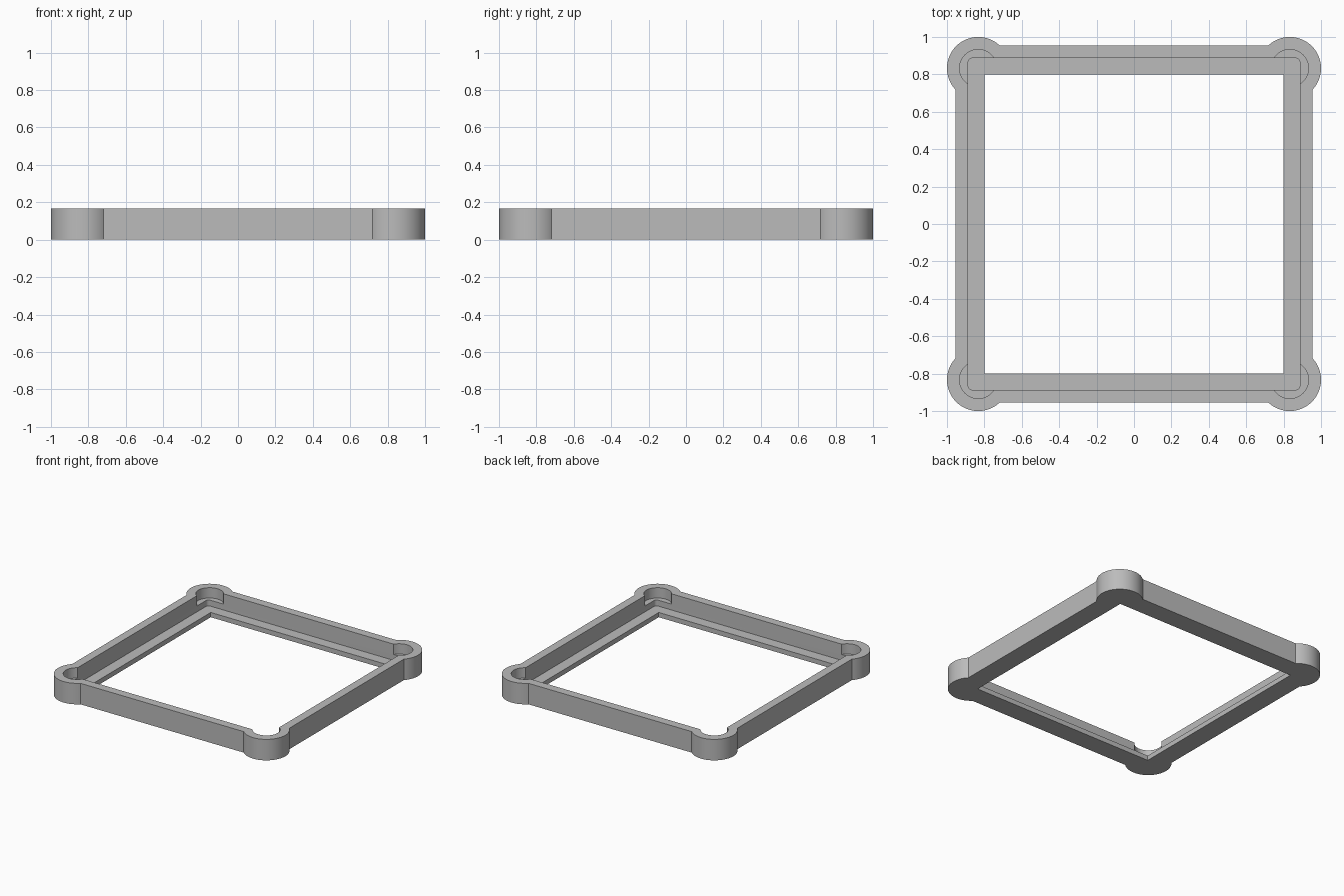
import bpy, bmesh, math

cube = bpy.data.objects.get("Cube")
if cube:
    bpy.data.objects.remove(cube, do_unlink=True)

HEIGHT = 0.167
HALF = 0.955        # half width across the straight rails
BOSS = 0.833        # corner boss centre
BOSS_R = 0.167
POCKET_R = 0.1
LIP_TOP = 0.038
POCKET_FLOOR = 0.085

grey = bpy.data.materials.new("plain grey")
grey.use_nodes = True
colour = (0.5, 0.5, 0.5, 1)
grey.diffuse_color = colour
grey.node_tree.nodes["Principled BSDF"].inputs["Base Color"].default_value = colour


def arc(cx, cy, r, start, end, steps):
    return [(cx + r * math.cos(start + (end - start) * i / steps),
             cy + r * math.sin(start + (end - start) * i / steps))
            for i in range(steps + 1)]


def corner_arcs(centre, r, extra, steps):
    """Closed outline of four corner arcs, each widened by an extra angle."""
    pts = []
    for k, (sx, sy) in enumerate([(1, 1), (-1, 1), (-1, -1), (1, -1)]):
        a = k * math.pi / 2
        pts += arc(sx * centre, sy * centre, r, a - extra, a + math.pi / 2 + extra, steps)
    return pts


def prism(name, pts, z0, z1):
    bm = bmesh.new()
    face = bm.faces.new([bm.verts.new((x, y, z0)) for x, y in pts])
    out = bmesh.ops.extrude_face_region(bm, geom=[face])
    top = [v for v in out["geom"] if isinstance(v, bmesh.types.BMVert)]
    bmesh.ops.translate(bm, verts=top, vec=(0, 0, z1 - z0))
    bmesh.ops.recalc_face_normals(bm, faces=bm.faces)
    mesh = bpy.data.meshes.new(name)
    bm.to_mesh(mesh)
    bm.free()
    mesh.materials.append(grey)
    obj = bpy.data.objects.new(name, mesh)
    bpy.context.collection.objects.link(obj)
    return obj


# Outer body with round corner bosses
flare = math.acos((HALF - BOSS) / BOSS_R)
frame = prism("corner_boss_frame", corner_arcs(BOSS, BOSS_R, flare, 48), 0, HEIGHT)

# Through opening, stepped recess and corner pockets
above = HEIGHT + 0.1
cutters = [
    prism("opening_cutter", [(0.8, 0.8), (-0.8, 0.8), (-0.8, -0.8), (0.8, -0.8)], -0.1, above),
    prism("recess_cutter", corner_arcs(0.862, 0.025, 0, 8), LIP_TOP, above),
]
for sx in (-1, 1):
    for sy in (-1, 1):
        circle = arc(sx * BOSS, sy * BOSS, POCKET_R, 0, 2 * math.pi, 64)[:-1]
        cutters.append(prism("pocket_cutter", circle, POCKET_FLOOR, above))

for cutter in cutters:
    cutter.hide_render = True
    mod = frame.modifiers.new(cutter.name, "BOOLEAN")
    mod.operation = "DIFFERENCE"
    mod.solver = "EXACT"
    mod.object = cutter

# Bake the cuts and remove the cutters
bpy.context.view_layer.update()
baked = bpy.data.meshes.new_from_object(frame.evaluated_get(bpy.context.evaluated_depsgraph_get()))
frame.modifiers.clear()
frame.data = baked
for cutter in cutters:
    bpy.data.objects.remove(cutter, do_unlink=True)

bpy.ops.object.select_all(action="DESELECT")
frame.select_set(True)
bpy.context.view_layer.objects.active = frame
bpy.ops.object.shade_smooth_by_angle(angle=math.radians(30))
